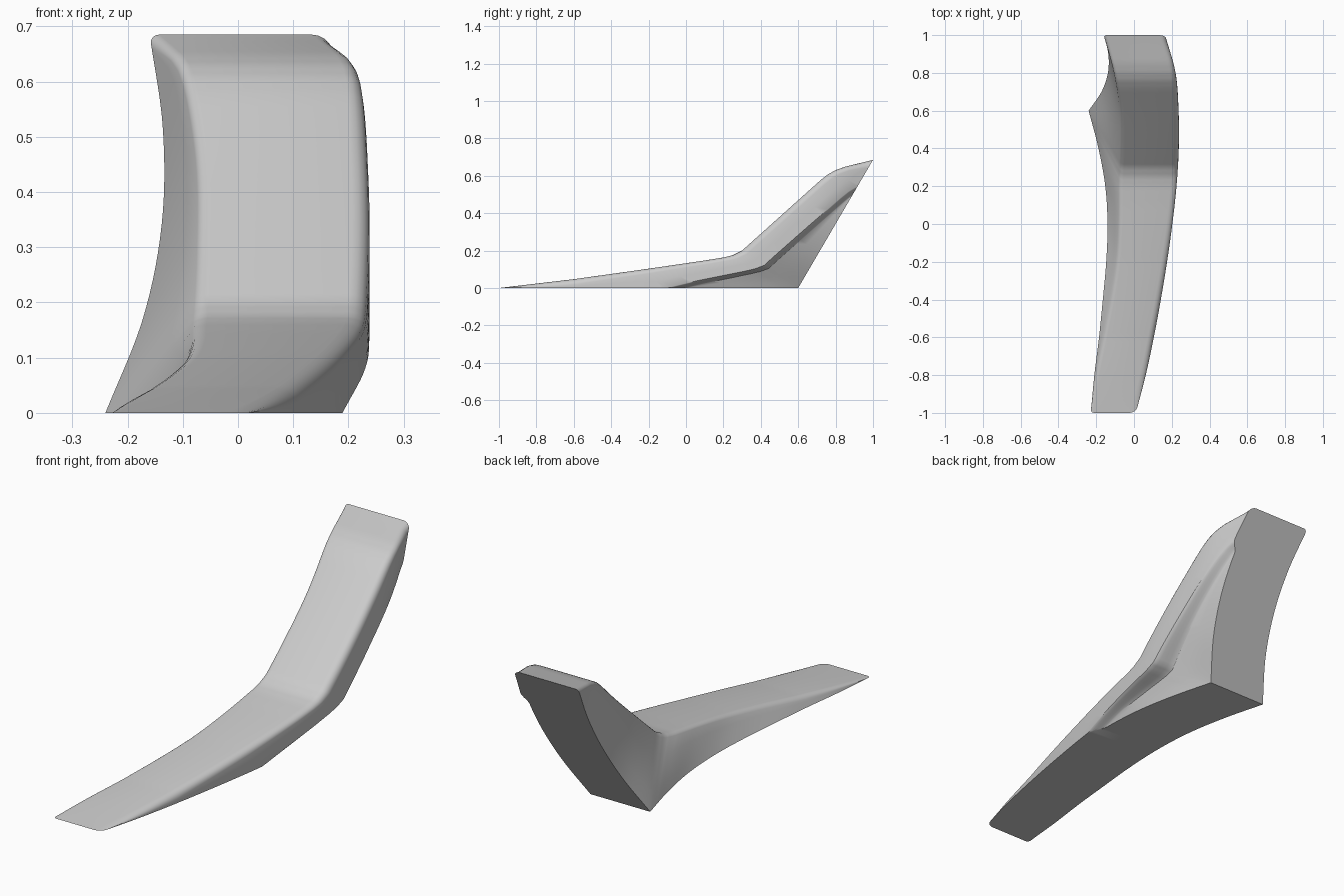
import bpy, bmesh, math

old = bpy.data.objects.get("Cube")
if old:
    bpy.data.objects.remove(old, do_unlink=True)


def lerp(a, b, t):
    return a + (b - a) * t


def curve(values, start, step):
    """Smooth curve through evenly spaced values."""
    def f(v):
        u = min(max((v - start) / step, 0), len(values) - 1)
        i = min(int(u), len(values) - 2)
        t = u - i
        b, c = values[i], values[i + 1]
        a = values[i - 1] if i else 2 * b - c
        d = values[i + 2] if i + 2 < len(values) else 2 * c - b
        m, n = (c - a) / 2, (d - b) / 2
        return (b * (2*t**3 - 3*t**2 + 1) + m * (t**3 - 2*t**2 + t)
                + c * (3*t**2 - 2*t**3) + n * (t**3 - t**2))
    return f


# Plan curves along y: upper edges, floor edge and rear edge
top_left = curve([-.23, -.2, -.16, -.12, -.09, -.078, -.075, -.068, -.072, -.105, -.16], -1, .2)
top_right = curve([.01, .062, .105, .142, .175, .203, .225, .237, .236, .22, .165], -1, .2)
floor_left = curve([-.228, -.21, -.185, -.165, -.147, -.14, -.152, -.188, -.24], -1, .2)
rear_left = curve([-.24, -.172, -.138, -.136, -.16], .6, .1)
WIDTH, LIP, STEP = .3, .142, .03
ROUND_L, ROUND_R = .018, .032

# Stations: upper profile (y, z) and the matching y on the floor or rear plane
rows = [(-1, 0, -.94), (-.6, .047, -.57), (-.2, .103, -.1), (.1, .147, .33),
        (.2, .163, .48), (.25, .175, .55), (.3, .2, .6), (.35, .245, .635),
        (.72, .577, .86), (.76, .608, .89), (.8, .63, .915), (.85, .648, .94),
        (1, .685, .983)]


def ring(ty, tz, by):
    """Closed cross-section running from the upper left over to the lower left."""
    bz = max(0, (by - .6) * .685 / .4)
    length = math.hypot(by - ty, bz - tz)
    base = (floor_left if by <= .6 else rear_left)(by)

    def point(x, d):
        t = d / length
        return (x, lerp(ty, by, t), lerp(tz, bz, t))

    def left(d):
        return lerp(top_left(ty), base, d / length)

    def right(d):
        outer = top_right(lerp(ty, by, d / length))
        k = min(max((d - LIP) / STEP, 0), 1)
        return lerp(outer, min(outer, left(d) + WIDTH), k * k * (3 - 2 * k))

    pts = []
    arcs = [math.radians(a) for a in (0, 22, 45, 68, 90)]
    rl, rr = min(ROUND_L, .9 * length), min(ROUND_R, .9 * length)
    # Left wall and its rounded upper edge
    for k in (1, .75, .5, .25):
        d = lerp(rl, length, k)
        pts.append(point(left(d), d))
    for a in reversed(arcs):
        d = rl * (1 - math.cos(a))
        pts.append(point(left(d) + ROUND_L * (1 - math.sin(a)), d))
    # Right rounded edge, outer band, lip and recessed wall
    for a in arcs:
        d = rr * (1 - math.cos(a))
        pts.append(point(right(d) - ROUND_R * (1 - math.sin(a)), d))
    lip = min(LIP, length)
    depths = [lerp(rr, lip, .5)] + [min(LIP + STEP * k / 6, length) for k in range(7)]
    depths += [lerp(depths[-1], length, k) for k in (.33, .66, 1)]
    pts += [point(right(d), d) for d in depths]
    return pts


# Curved support body
bm = bmesh.new()
rings = []
for a, b in zip(rows, rows[1:]):
    count = max(3, round((b[0] - a[0]) / .025))
    for i in range(count):
        rings.append(ring(*[lerp(p, q, i / count) for p, q in zip(a, b)]))
rings.append(ring(*rows[-1]))
loops = [[bm.verts.new(p) for p in r] for r in rings]
n = len(loops[0])
for p, q in zip(loops, loops[1:]):
    for i in range(n):
        j = (i + 1) % n
        bm.faces.new((p[i], p[j], q[j], q[i]))
bm.faces.new(loops[0])
bm.faces.new(loops[-1])
bmesh.ops.remove_doubles(bm, verts=bm.verts, dist=.0002)
bmesh.ops.dissolve_degenerate(bm, edges=bm.edges, dist=.0001)
bmesh.ops.recalc_face_normals(bm, faces=bm.faces)
mesh = bpy.data.meshes.new("curved_support")
bm.to_mesh(mesh)
bm.free()
body = bpy.data.objects.new("curved_support", mesh)
bpy.context.collection.objects.link(body)

# Plain grey finish
mat = bpy.data.materials.new("light_grey")
mat.use_nodes = True
color = (.6, .6, .6, 1)
mat.diffuse_color = color
mat.node_tree.nodes["Principled BSDF"].inputs["Base Color"].default_value = color
mesh.materials.append(mat)

bpy.ops.object.select_all(action='DESELECT')
body.select_set(True)
bpy.context.view_layer.objects.active = body
bpy.ops.object.shade_smooth_by_angle(angle=math.radians(32))
